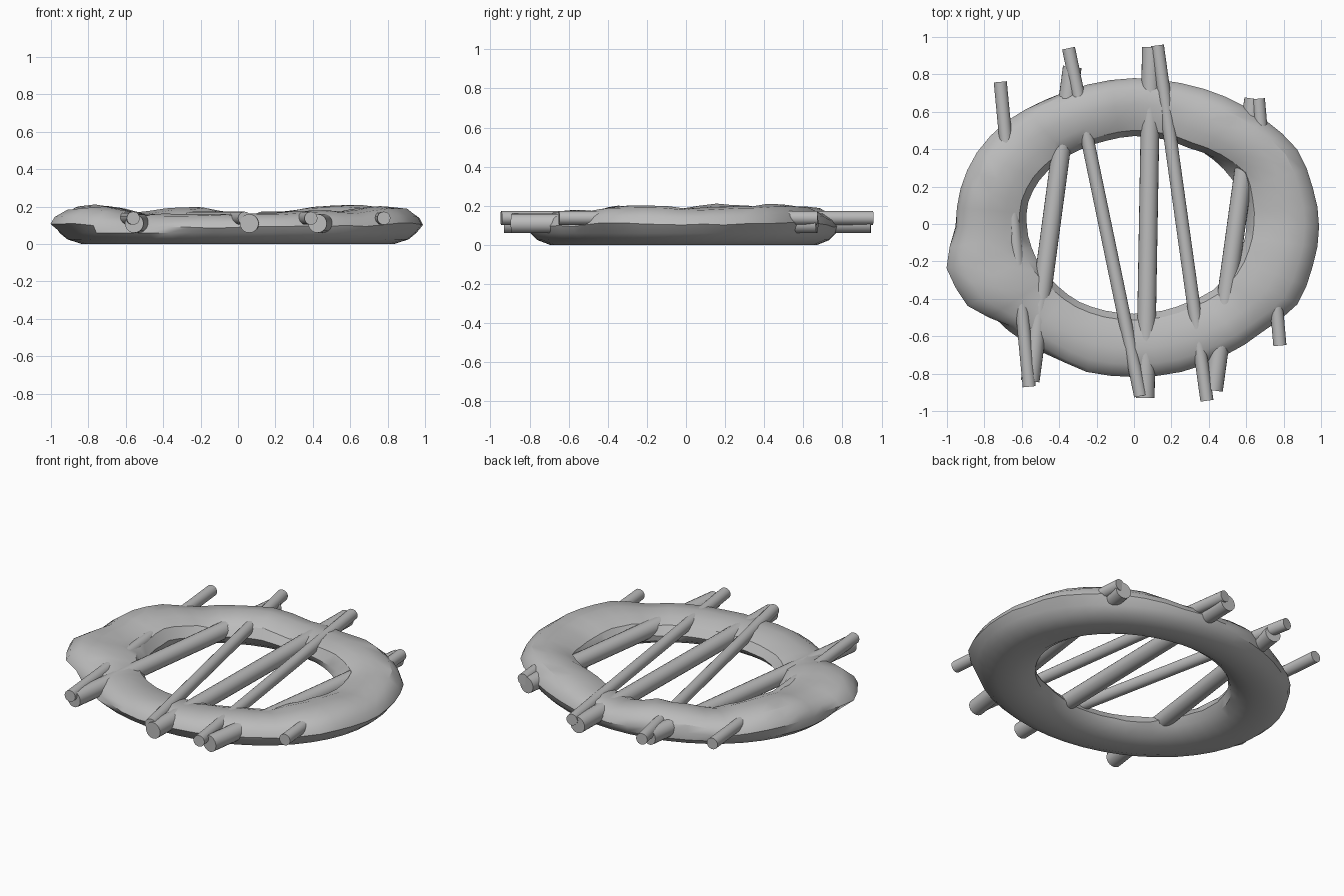
import bpy, bmesh, math, random
from mathutils import Vector

random.seed(4)
if "Cube" in bpy.data.objects:
    bpy.data.objects.remove(bpy.data.objects["Cube"])

grey = bpy.data.materials.new("plain grey")
grey.use_nodes = True
colour = (0.5, 0.5, 0.5, 1)
grey.diffuse_color = colour
grey.node_tree.nodes["Principled BSDF"].inputs["Base Color"].default_value = colour


def finish(bm, name):
    """Turn a bmesh into a smooth shaded object with sharp edges kept."""
    bmesh.ops.recalc_face_normals(bm, faces=bm.faces)
    mesh = bpy.data.meshes.new(name)
    bm.to_mesh(mesh)
    bm.free()
    mesh.materials.append(grey)
    obj = bpy.data.objects.new(name, mesh)
    bpy.context.collection.objects.link(obj)
    bpy.ops.object.select_all(action='DESELECT')
    obj.select_set(True)
    bpy.context.view_layer.objects.active = obj
    bpy.ops.object.shade_smooth_by_angle(angle=math.radians(32))


# Lumpiness of the ring, in percent of the base ellipses and of the unit height
outer_bumps = [102, 102, 104, 102, 101, 100, 100, 99, 98, 100, 100, 99,
               98, 107, 106, 95, 97, 101, 101, 101, 100, 100, 104, 102]
inner_bumps = [103, 106, 112, 106, 100, 100, 100, 98, 98, 99, 100, 100,
               98, 97, 97, 98, 100, 100, 100, 100, 100, 103, 102, 102]
heights = [19, 19, 20, 21, 20, 17, 16, 20, 19, 17, 20, 21,
           19, 19, 20, 16, 16, 16, 16, 17, 18, 17, 20, 20]

# Cross-section: (across from hole to rim, lower height), then the bumpy top
lower = [(0.05, 0.055), (0.2, 0.02), (0.4, 0), (0.65, 0), (0.85, 0.025), (0.96, 0.06)]
upper = [(1, 0.55), (0.95, 0.75), (0.8, 0.95), (0.55, 1), (0.3, 0.95), (0.1, 0.8), (0, 0.5)]


def sample(table, turn):
    """Read a table around the ring, blending between neighbours."""
    place = turn * len(table)
    i = int(place)
    f = place - i
    return (table[i % len(table)] * (1 - f) + table[(i + 1) % len(table)] * f) / 100


def lumpy_ring(segments=48):
    bm = bmesh.new()
    loops = []
    for k in range(segments):
        turn = k / segments
        way = Vector((math.cos(math.tau * turn), math.sin(math.tau * turn)))
        rim = Vector((way.x * 0.97, way.y * 0.795 - 0.015))
        hole = Vector((way.x * 0.585, way.y * 0.475 - 0.005))
        loop = []
        for u, z in lower:
            p = hole.lerp(rim, u)
            loop.append(bm.verts.new((p.x, p.y, z)))
        rim = rim * sample(outer_bumps, turn)
        hole = hole * sample(inner_bumps, turn)
        top = sample(heights, turn)
        for u, share in upper:
            p = hole.lerp(rim, u)
            z = top * share + random.uniform(-0.004, 0.004)
            loop.append(bm.verts.new((p.x, p.y, z)))
        loops.append(loop)
    n = len(loops[0])
    for k in range(segments):
        a, b = loops[k], loops[(k + 1) % segments]
        for j in range(n):
            bm.faces.new((a[j], b[j], b[(j + 1) % n], a[(j + 1) % n]))
    finish(bm, "lumpy_ring")


def rod(name, front, back, radius, height):
    """A flat-ended round rod lying level between two plan points."""
    a, b = Vector((*front, height)), Vector((*back, height))
    bm = bmesh.new()
    bmesh.ops.create_cone(bm, cap_ends=True, segments=20, radius1=radius,
                          radius2=radius, depth=(b - a).length)
    turn = (b - a).to_track_quat('Z', 'Y').to_matrix()
    bmesh.ops.rotate(bm, verts=bm.verts, matrix=turn)
    bmesh.ops.translate(bm, verts=bm.verts, vec=(a + b) / 2)
    finish(bm, name)


lumpy_ring()

# Thick rods, set lower
for name, front, back in [
    ("thick_rod_right", (-0.555, -0.84), (-0.33, 0.84)),
    ("thick_rod_middle", (0.06, -0.93), (0.093, 0.945)),
    ("thick_rod_left", (0.425, -0.89), (0.64, 0.67)),
]:
    rod(name, front, back, 0.05, 0.11)

# Thin rods, set higher and crossing the thick ones
for name, front, back in [
    ("thin_rod_far_right", (-0.56, -0.87), (-0.715, 0.76)),
    ("thin_rod_right", (0.035, -0.92), (-0.35, 0.94)),
    ("thin_rod_left", (0.39, -0.945), (0.125, 0.955)),
    ("thin_rod_far_left", (0.78, -0.65), (0.665, 0.67)),
]:
    rod(name, front, back, 0.035, 0.138)
